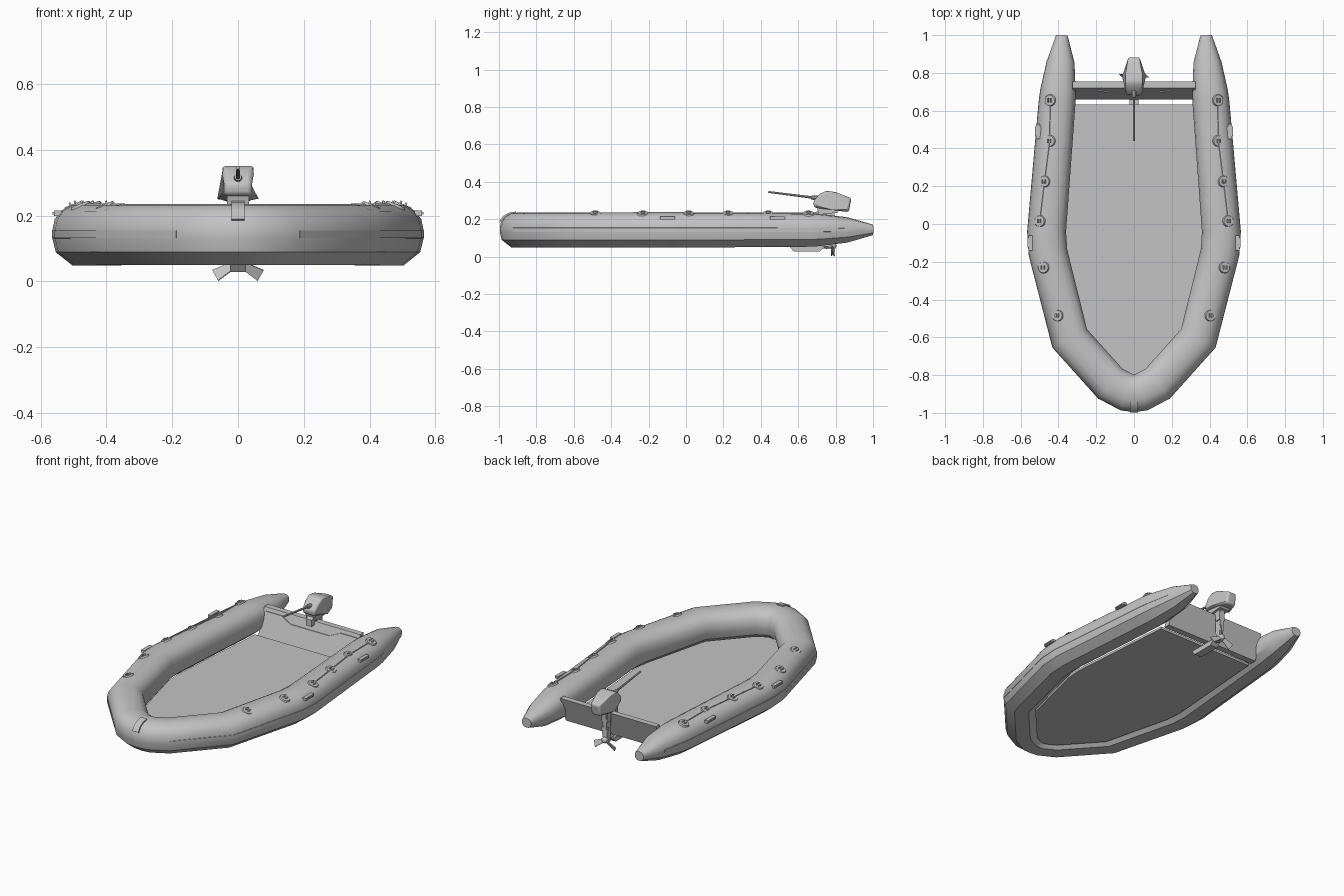
import bpy, bmesh, math
from mathutils import Vector, Matrix

cube = bpy.data.objects.get("Cube")
if cube:
    bpy.data.objects.remove(cube, do_unlink=True)

grey = bpy.data.materials.new("rubber_grey")
grey.use_nodes = True
grey.diffuse_color = (0.55, 0.55, 0.55, 1)
grey.node_tree.nodes["Principled BSDF"].inputs["Base Color"].default_value = (0.55, 0.55, 0.55, 1)


def finish(name, bm, bevel=0):
    bmesh.ops.recalc_face_normals(bm, faces=bm.faces[:])
    mesh = bpy.data.meshes.new(name)
    bm.to_mesh(mesh)
    bm.free()
    ob = bpy.data.objects.new(name, mesh)
    bpy.context.collection.objects.link(ob)
    mesh.materials.append(grey)
    if bevel:
        mod = ob.modifiers.new("bevel", 'BEVEL')
        mod.width, mod.segments = bevel, 3
    bpy.ops.object.select_all(action='DESELECT')
    ob.select_set(True)
    bpy.context.view_layer.objects.active = ob
    bpy.ops.object.shade_smooth_by_angle(angle=math.radians(35))
    return ob


def prism(name, points, thickness, bevel=0, shape=None):
    """Extrude a closed outline along the thickness vector."""
    bm = bmesh.new()
    face = bm.faces.new([bm.verts.new(p) for p in points])
    ext = bmesh.ops.extrude_face_region(bm, geom=[face])
    moved = [v for v in ext["geom"] if isinstance(v, bmesh.types.BMVert)]
    bmesh.ops.translate(bm, verts=moved, vec=thickness)
    for v in bm.verts:
        if shape:
            shape(v.co)
    return finish(name, bm, bevel)


def side_prism(name, yz, half, **kw):
    return prism(name, [(-half, y, z) for y, z in yz], (2 * half, 0, 0), **kw)


def box(name, size, matrix):
    bm = bmesh.new()
    bmesh.ops.create_cube(bm, size=1)
    bmesh.ops.scale(bm, vec=size, verts=bm.verts[:])
    bm.transform(matrix)
    return finish(name, bm)


def rod(name, a, b, r1, r2, sides=10):
    a, b = Vector(a), Vector(b)
    bm = bmesh.new()
    bmesh.ops.create_cone(bm, cap_ends=True, segments=sides, radius1=r1, radius2=r2, depth=(b - a).length)
    turn = (b - a).to_track_quat('Z', 'Y').to_matrix().to_4x4()
    bm.transform(Matrix.Translation((a + b) / 2) @ turn)
    return finish(name, bm)


# Tube centre line: x, y, radius, from stern to bow
MID = 0.143
half_path = [(.382, 1, .03), (.388, .86, .073), (.402, .70, .094), (.407, .64, .097), (.462, -.04, .102),
             (.455, -.15, .102), (.34, -.605, .1), (.125, -.845, .1), (.04, -.89, .1), (0, -.895, .1)]
path = half_path + [(-x, y, r) for x, y, r in reversed(half_path[:-1])]


def frames():
    """Centre, outward mitred normal and radius for every path point."""
    result = []
    for i, (x, y, r) in enumerate(path):
        here = Vector((x, y))
        sides = [Vector(path[j][:2]) for j in (i - 1, i + 1) if 0 <= j < len(path)]
        normals = []
        for j, other in zip([j for j in (i - 1, i + 1) if 0 <= j < len(path)], sides):
            d = (here - other if j < i else other - here).normalized()
            normals.append(Vector((-d.y, d.x)))
        n = sum(normals, Vector((0, 0))).normalized()
        result.append((here, n / n.dot(normals[0]), r))
    return result


def sweep(name, stations, profile):
    bm = bmesh.new()
    rings = []
    for c, n, r in stations:
        rings.append([bm.verts.new((*(c + n * u * r), MID + v * r)) for u, v in profile])
    count = len(profile)
    for a, b in zip(rings, rings[1:]):
        for k in range(count):
            m = (k + 1) % count
            bm.faces.new((a[k], a[m], b[m], b[k]))
    bm.faces.new(rings[0])
    bm.faces.new(rings[-1])
    return finish(name, bm)


stations = frames()
tube_profile = [(1, -.12), (1, .12), (.93, .45), (.75, .7), (.45, .87), (0, .93), (-.45, .87), (-.75, .7),
                (-.93, .45), (-1, .12), (-1, -.12), (-.9, -.53), (-.42, -.93), (.4, -.93), (.9, -.53)]
sweep("inflatable_tube", stations, tube_profile)

# Rubbing strips on both outer sides
strip = [(.97, -.13), (1.015, -.11), (1.015, .11), (.97, .13)]
sweep("left_rubbing_strip", stations[1:8], strip)
sweep("right_rubbing_strip", stations[-8:-1], strip)

# Floor follows the inside of the tube
prism("floor", [(*(c - n * r * .8), .06) for c, n, r in stations[3:-3]], (0, 0, .015))

# Sloping transom with a notched pad on its inner face
side_prism("transom", [(.66, .058), (.72, .215), (.755, .215), (.70, .058)], .325)


def slope(z):
    return .655 + (z - .06) * .385


outline = [(-.31, .07), (-.31, .195), (-.2, .195), (-.13, .165), (.13, .165), (.2, .195), (.31, .195), (.31, .07)]
prism("transom_pad", [(x, slope(z), z) for x, z in outline], (0, .02, 0))


# Outboard motor
def taper(co):
    if co.y > .8:
        co.x *= 1 - .45 * (co.y - .8) / .09
    elif co.y < .73:
        co.x *= .82


side_prism("motor_cowling", [(.685, .262), (.68, .295), (.715, .335), (.75, .352), (.80, .345), (.885, .312),
                             (.87, .238), (.78, .25)], .051, bevel=.012, shape=taper)
side_prism("motor_base", [(.71, .225), (.70, .265), (.83, .26), (.81, .235)], .034)
side_prism("clamp_bracket", [(.685, .195), (.685, .235), (.72, .25), (.79, .25), (.79, .17), (.757, .17),
                             (.757, .217), (.715, .217), (.71, .195)], .02)
side_prism("motor_leg", [(.745, .24), (.795, .24), (.78, .04), (.75, .04)], .013)
rod("tiller_arm", (0, .71, .312), (0, .44, .346), .007, .005)
rod("tiller_mount", (0, .72, .311), (0, .67, .317), .014, .011)
side_prism("lower_fin", [(.55, .058), (.575, .028), (.715, .028), (.75, .058)], .025)

# Propeller
HUB = Vector((0, .785, .058))
rod("gear_case", (0, .72, .058), HUB, .014, .018)
bm = bmesh.new()
bmesh.ops.create_uvsphere(bm, u_segments=12, v_segments=8, radius=.019)
bm.transform(Matrix.Translation(HUB))
finish("propeller_hub", bm)
for i in range(3):
    bm = bmesh.new()
    bmesh.ops.create_cube(bm, size=1)
    for v in bm.verts:
        tip = v.co.z > 0
        v.co = Vector((v.co.x * (.04 if tip else .022), v.co.y * .005, .08 if tip else .01))
    bm.transform(Matrix.Translation(HUB) @ Matrix.Rotation(math.tau * i / 3, 4, 'Y')
                 @ Matrix.Rotation(math.radians(25), 4, 'Z'))
    finish("propeller_blade", bm)

# Rope patches, safety line and side handles, mirrored
patches = [(.445, .655), (.447, .44), (.475, .225), (.5, .015), (.48, -.23), (.405, -.485)]
for side, s in (("left", 1), ("right", -1)):
    for x, y in patches:
        place = Matrix.Translation((s * x, y, .231)) @ Matrix.Rotation(s * math.radians(22), 4, 'Y')
        bm = bmesh.new()
        bmesh.ops.create_cone(bm, cap_ends=True, segments=14, radius1=.032, radius2=.028, depth=.008)
        bm.transform(place)
        finish(side + "_rope_patch", bm)
        for dx in (-.008, .008):
            box(side + "_rope_loop", (.006, .022, .012), place @ Matrix.Translation((dx, 0, .006)))
    for (x0, y0), (x1, y1) in zip(patches[:3], patches[1:4]):
        rod(side + "_safety_line", (s * x0, y0, .233), (s * x1, y1, .233), .003, .003, 6)
    for x, y in ((.508, .49), (.548, -.1)):
        place = Matrix.Translation((s * x, y, .207))
        box(side + "_handle_plate", (.022, .08, .016), place)
        box(side + "_handle_grip", (.032, .05, .007), place)

# Bow strap wrapped over the nose
side_prism("bow_strap", [(-.91, .232), (-.91, .241), (-.945, .236), (-.977, .218), (-.998, .19), (-.99, .185),
                         (-.965, .212), (-.94, .226)], .02)
